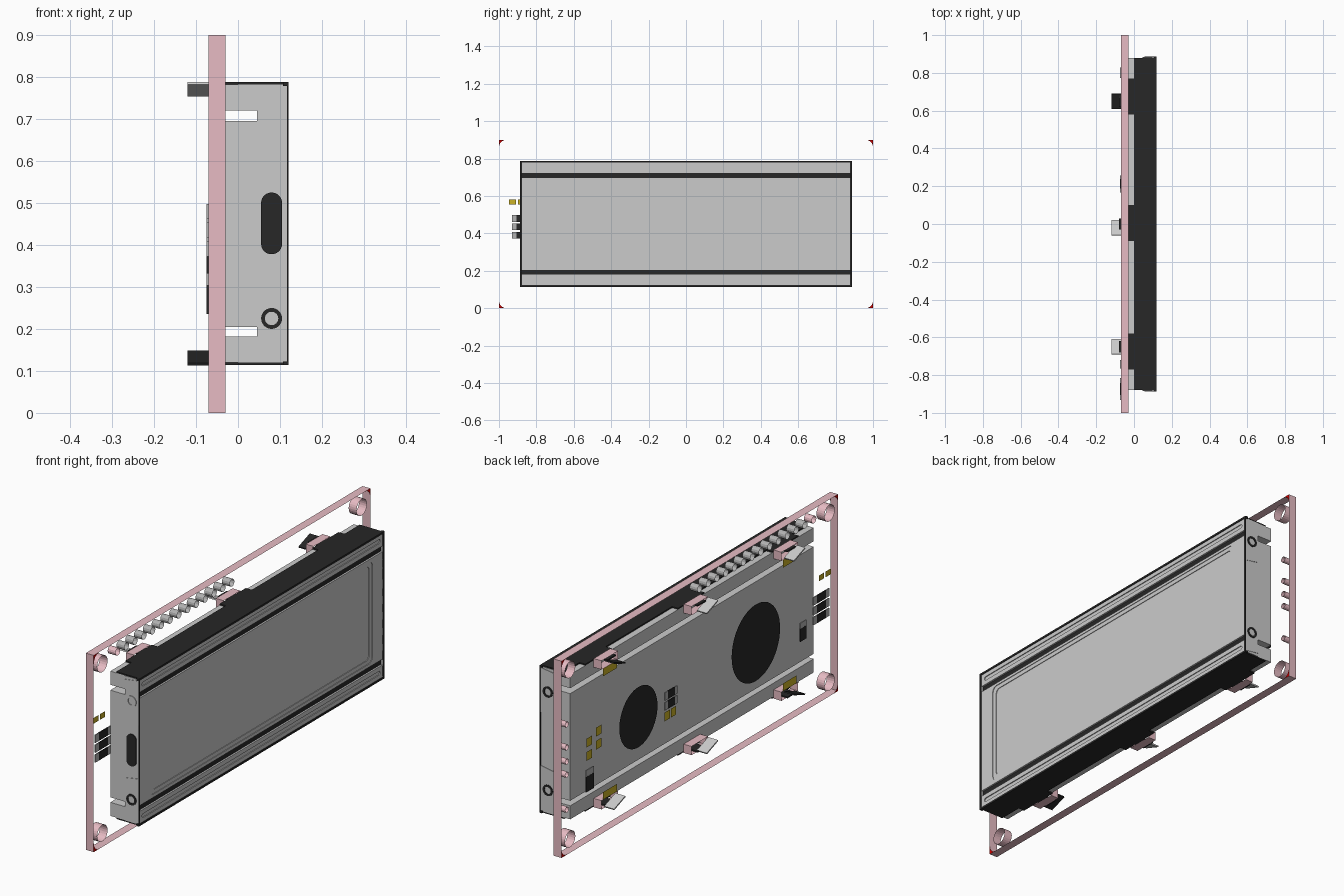
import bpy, bmesh
from math import sin, cos, pi, radians
from mathutils import Matrix

if "Cube" in bpy.data.objects:
    bpy.data.objects.remove(bpy.data.objects["Cube"])


def mat(name, r, g, b):
    m = bpy.data.materials.new(name)
    m.diffuse_color = (r, g, b, 1)
    m.use_nodes = True
    m.node_tree.nodes["Principled BSDF"].inputs["Base Color"].default_value = m.diffuse_color
    return m


BLACK = mat("black", 0.02, 0.02, 0.02)
PINK = mat("board_edge", 0.80, 0.50, 0.55)
GOLD = mat("gold", 0.60, 0.45, 0.02)
RED = mat("red", 0.70, 0.0, 0.0)
GREY = mat("grey", 0.45, 0.45, 0.45)


def finish(name, bm, m):
    bmesh.ops.recalc_face_normals(bm, faces=bm.faces)
    me = bpy.data.meshes.new(name)
    bm.to_mesh(me)
    bm.free()
    ob = bpy.data.objects.new(name, me)
    bpy.context.collection.objects.link(ob)
    if m:
        me.materials.append(m)
    return ob


def box(name, x, y, z, m=None, rot=0):
    bm = bmesh.new()
    bmesh.ops.create_cube(bm, size=1)
    mid = [(a + b) / 2 for a, b in (x, y, z)]
    size = [b - a for a, b in (x, y, z)]
    M = Matrix.Translation(mid) @ Matrix.Rotation(rot, 4, 'X') @ Matrix.Diagonal((*size, 1))
    bmesh.ops.transform(bm, matrix=M, verts=bm.verts)
    return finish(name, bm, m)


def rect(a0, a1, b0, b1):
    return [(a0, b0), (a1, b0), (a1, b1), (a0, b1)]


def circle(a, b, r, n=24):
    return [(a + r * cos(2 * pi * i / n), b + r * sin(2 * pi * i / n)) for i in range(n)]


def rounded(a0, a1, b0, b1, r, n=6):
    pts = []
    for k, (a, b) in enumerate([(a1 - r, b1 - r), (a0 + r, b1 - r), (a0 + r, b0 + r), (a1 - r, b0 + r)]):
        for i in range(n + 1):
            t = pi / 2 * (k + i / n)
            pts.append((a + r * cos(t), b + r * sin(t)))
    return pts


def plate(name, loops, d0, d1, m=None, axis='x'):
    """Flat outline (first loop outside, others holes), extruded from d0 to d1."""
    bm = bmesh.new()
    for lp in loops:
        vs = [bm.verts.new((d0, a, b) if axis == 'x' else (a, d0, b)) for a, b in lp]
        for i in range(len(vs)):
            bm.edges.new((vs[i - 1], vs[i]))
    bmesh.ops.triangle_fill(bm, edges=bm.edges[:], use_beauty=True)
    if d1 != d0:
        geo = bmesh.ops.extrude_face_region(bm, geom=bm.faces[:], use_keep_orig=True)["geom"]
        v = (d1 - d0, 0, 0) if axis == 'x' else (0, d1 - d0, 0)
        bmesh.ops.translate(bm, vec=v, verts=[g for g in geo if isinstance(g, bmesh.types.BMVert)])
    return finish(name, bm, m)


def wall(name, lp, m=PINK, x0=-0.07, x1=-0.03):
    """Open tube following an outline through the board thickness."""
    bm = bmesh.new()
    A = [bm.verts.new((x0, a, b)) for a, b in lp]
    B = [bm.verts.new((x1, a, b)) for a, b in lp]
    for i in range(len(lp)):
        bm.faces.new((A[i - 1], A[i], B[i], B[i - 1]))
    return finish(name, bm, m)


# circuit board: open rim, mounting holes and corner fillets
wall("board_rim", rect(-1, 1, 0, 0.9))
for sy in (-1, 1):
    for sz in (-1, 1):
        wall("mounting_hole", circle(sy * 0.9375, 0.45 + sz * 0.3875, 0.0375))
        arc = [(sy * (0.96 + 0.04 * cos(t)), 0.45 + sz * (0.41 + 0.04 * sin(t)))
               for t in [i * pi / 12 for i in range(7)]]
        for x in (-0.07, -0.03):
            plate("corner_fillet", [[(sy, 0.45 + sz * 0.45)] + arc], x, x, RED)

# pin row and side holes
for i in range(14):
    wall("pin_hole", circle(-0.8255 + i * 0.0635, 0.85, 0.017, 12), GREY if i else PINK)
for z in (0.205, 0.365, 0.425, 0.49, 0.595):
    wall("side_hole", circle(0.96, z, 0.013, 12))

# backlight body behind the bezel and its rails
Y = 0.88
box("backlight_body", (-0.03, 0.046), (-Y, Y), (0.205, 0.695))
box("housing_core", (0.045, 0.106), (-Y, Y), (0.12, 0.782))

for s in (-1, 1):
    def zz(a, b):
        return tuple(sorted((0.451 + s * a, 0.451 + s * b)))
    box("rail", (-0.03, 0.046), (-Y, Y), zz(0.269, 0.331))
    # black bezel wall with three tabs
    box("bezel_wall", (0, 0.116), (-Y, Y), zz(0.331, 0.337), BLACK)
    box("bezel_lip", (0.107, 0.12), (-0.888, 0.888), zz(0.328, 0.337), BLACK)
    for y in (-0.675, 0.005, 0.675):
        box("bezel_tab", (-0.03, 0.002), (y - 0.095, y + 0.095), zz(0.331, 0.337), BLACK)
    # front band with long rounded groove, black channel beside it
    z0, z1 = zz(0.272, 0.329)
    g0, g1 = zz(0.292, 0.31)
    plate("front_band", [rect(-0.882, 0.882, z0, z1), rounded(-0.86, 0.86, g0, g1, 0.008)], 0.106, 0.117)
    box("groove_floor", (0.104, 0.113), (-0.865, 0.865), (g0 - 0.003, g1 + 0.003))
    box("black_channel", (0.104, 0.109), (-0.882, 0.882), zz(0.246, 0.274), BLACK)
    # clips passing through slots and twisted behind the board
    for y in (-0.65, 0, 0.65):
        a, b = zz(0.3, 0.34)
        wall("clip_slot", rect(y - 0.06, y + 0.06, a, b))
        box("clip_neck", (-0.08, 0), (y - 0.03, y + 0.03), zz(0.331, 0.337), BLACK)
        yc = y - 0.02 if y == 0 else y
        c = BLACK if y * s > 0 else None
        zc = 0.451 + s * 0.32
        box("twisted_clip", (-0.12, -0.07), (yc - 0.043, yc + 0.043), (zc - 0.003, zc + 0.003), c,
            radians(20 if y * s > 0 else -20))
        if y:
            p, q = zz(0.265, 0.3)
            plate("clip_pad", [rect(y - 0.05, y + 0.05, p, q)], -0.07, -0.07, GOLD)

# display panel with rounded window
plate("window_frame", [rect(-0.882, 0.882, 0.205, 0.697), rounded(-0.805, 0.805, 0.22, 0.685, 0.025)],
      0.106, 0.117)
plate("window_rim", [rounded(-0.805, 0.805, 0.22, 0.685, 0.025),
                     rounded(-0.785, 0.785, 0.238, 0.667, 0.02)], 0.106, 0.114)
box("screen", (0.104, 0.111), (-0.79, 0.79), (0.233, 0.672))

# housing ends: raised trapezoid plates, plug rings, thin black border
for s in (-1, 1):
    y0, y1 = s * 0.878, s * 0.884
    box("end_plate", (0.045, 0.118), tuple(sorted((y0, s * 0.882))), (0.12, 0.782))
    box("end_border", (0.117, 0.12), tuple(sorted((y0, s * 0.888))), (0.12, 0.782), BLACK)
    for k in (-1, 1):
        t = [(x, 0.451 + k * z) for x, z in ((0.046, 0.316), (0.117, 0.326), (0.117, 0.122), (0.046, 0.134))]
        plate("end_panel", [t], y0, y1, axis='y')
        zc = 0.45 + k * 0.225
        ring_mat = None if (s < 0 and k > 0) else BLACK
        plate("plug_ring", [circle(0.08, zc, 0.025), circle(0.08, zc, 0.016)], y0, s * 0.887, ring_mat, 'y')
plate("end_slot", [rounded(0.055, 0.105, 0.378, 0.525, 0.0245)], -0.878, -0.886, BLACK, 'y')

# chip blobs on the back of the board
for y, z, r in ((0.444, 0.432, 0.138), (-0.405, 0.448, 0.175)):
    plate("chip_blob", [circle(y, z, r, 48)], -0.07, -0.07, BLACK)


# small surface parts: black middle with grey ends
def resistor(y, z, w, h, along_z=False):
    if along_z:
        box("resistor_body", (-0.075, -0.07), (y - w / 2, y + w / 2), (z - h / 2, z + h * 0.2), BLACK)
        box("resistor_end", (-0.0745, -0.07), (y - w / 2, y + w / 2), (z + h * 0.2, z + h / 2), GREY)
    else:
        box("resistor_body", (-0.075, -0.07), (y - w * 0.28, y + w * 0.28), (z - h / 2, z + h / 2), BLACK)
        for s in (-1, 1):
            box("resistor_end", (-0.0745, -0.07), tuple(sorted((y + s * w * 0.28, y + s * w / 2))),
                (z - h / 2, z + h / 2), GREY)


for z in (0.39, 0.435, 0.48):
    resistor(-0.873, z, 0.115, 0.036)
for z in (0.41, 0.455):
    resistor(0.213, z, 0.09, 0.036)
resistor(-0.743, 0.375, 0.045, 0.085, True)
resistor(0.80, 0.285, 0.055, 0.10, True)

# bare gold pads
for y, z in ((-0.928, 0.568), (-0.88, 0.568), (0.80, 0.456), (0.80, 0.395), (0.73, 0.48), (0.73, 0.42),
             (0.235, 0.36), (0.19, 0.36)):
    h = 0.013 if y < 0 else 0.02
    plate("solder_pad", [rect(y - 0.019, y + 0.019, z - h, z + h)], -0.0702, -0.0702, GOLD)
